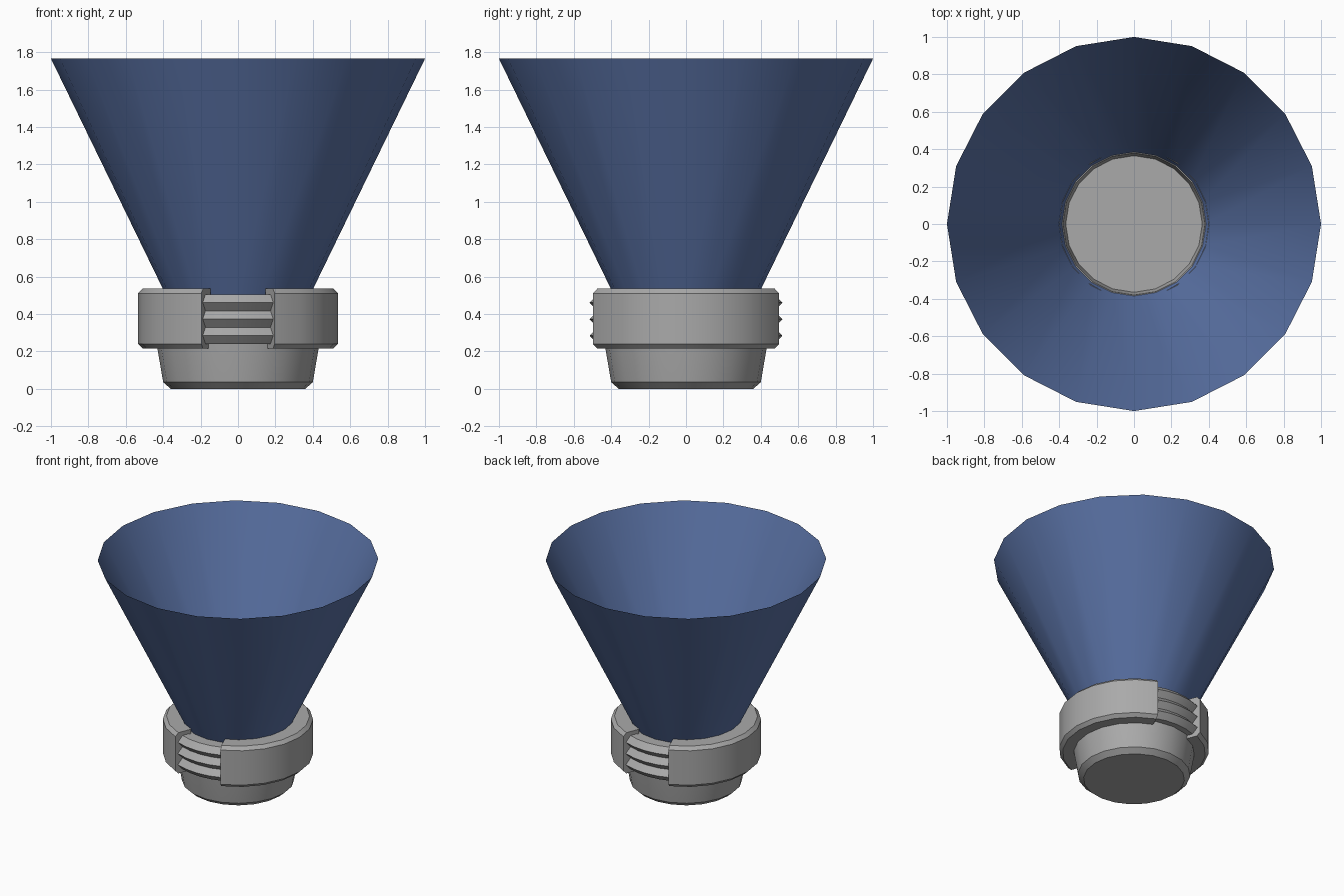
import bpy, bmesh
from math import cos, sin, radians, pi

cube = bpy.data.objects.get("Cube")
if cube:
    bpy.data.objects.remove(cube, do_unlink=True)


def make_material(name, colour):
    mat = bpy.data.materials.new(name)
    mat.use_nodes = True
    mat.diffuse_color = colour
    mat.node_tree.nodes["Principled BSDF"].inputs["Base Color"].default_value = colour
    return mat


blue = make_material("slate blue", (0.10, 0.165, 0.37, 1))
grey = make_material("metal grey", (0.40, 0.40, 0.40, 1))


def lathe(name, profile, mat, centre=0, half=180, segments=20, solid=True):
    """Sweep an (r, z) profile round z; a partial sweep is a capped closed section."""
    full = half == 180
    bm = bmesh.new()
    rows = []
    for i in range(segments if full else segments + 1):
        a = radians(centre - half + 2 * half * i / segments)
        rows.append([bm.verts.new((r * cos(a), r * sin(a), z)) for r, z in profile])
    n = len(profile)
    for i in range(segments):
        a, b = rows[i], rows[(i + 1) % len(rows)]
        for j in range(n - 1 if full else n):
            k = (j + 1) % n
            bm.faces.new((a[j], b[j], b[k], a[k]))
    if full and solid:
        bm.faces.new([row[0] for row in rows])
        bm.faces.new([row[-1] for row in rows])
    elif not full:
        bm.faces.new(rows[0])
        bm.faces.new(rows[-1])
    bmesh.ops.recalc_face_normals(bm, faces=bm.faces)
    mesh = bpy.data.meshes.new(name)
    bm.to_mesh(mesh)
    bm.free()
    mesh.materials.append(mat)
    ob = bpy.data.objects.new(name, mesh)
    bpy.context.collection.objects.link(ob)
    bpy.ops.object.select_all(action="DESELECT")
    ob.select_set(True)
    bpy.context.view_layer.objects.active = ob
    bpy.ops.object.shade_smooth_by_angle(angle=pi / 6)
    return ob


# Thin open cone
lathe("funnel_cone", [(0.38, 0.49), (1.0, 1.765)], blue, solid=False)

# Tapered cup with a chamfered foot and a recessed floor inside the cone
lathe("base_cup", [(0.36, 0), (0.40, 0.035), (0.43, 0.21), (0.465, 0.5),
                   (0.38, 0.5), (0.365, 0.42)], grey)

# Two chamfered collar halves
collar = [(0.40, 0.215), (0.51, 0.215), (0.535, 0.24),
          (0.535, 0.51), (0.51, 0.535), (0.40, 0.535)]
for side, angle in (("left", 0), ("right", 180)):
    lathe("collar_" + side, collar, grey, angle, 68.5, 8)

# Ridged grips filling the gaps at front and back
pitch, low = 0.088, 0.24
teeth = [(0.515 if i % 2 else 0.475, low + pitch * i / 2) for i in range(7)]
grip = [(0.42, low)] + teeth + [(0.42, teeth[-1][1])]
for side, angle in (("front", -90), ("back", 90)):
    lathe("grip_" + side, grip, grey, angle, 22.5, 4)
